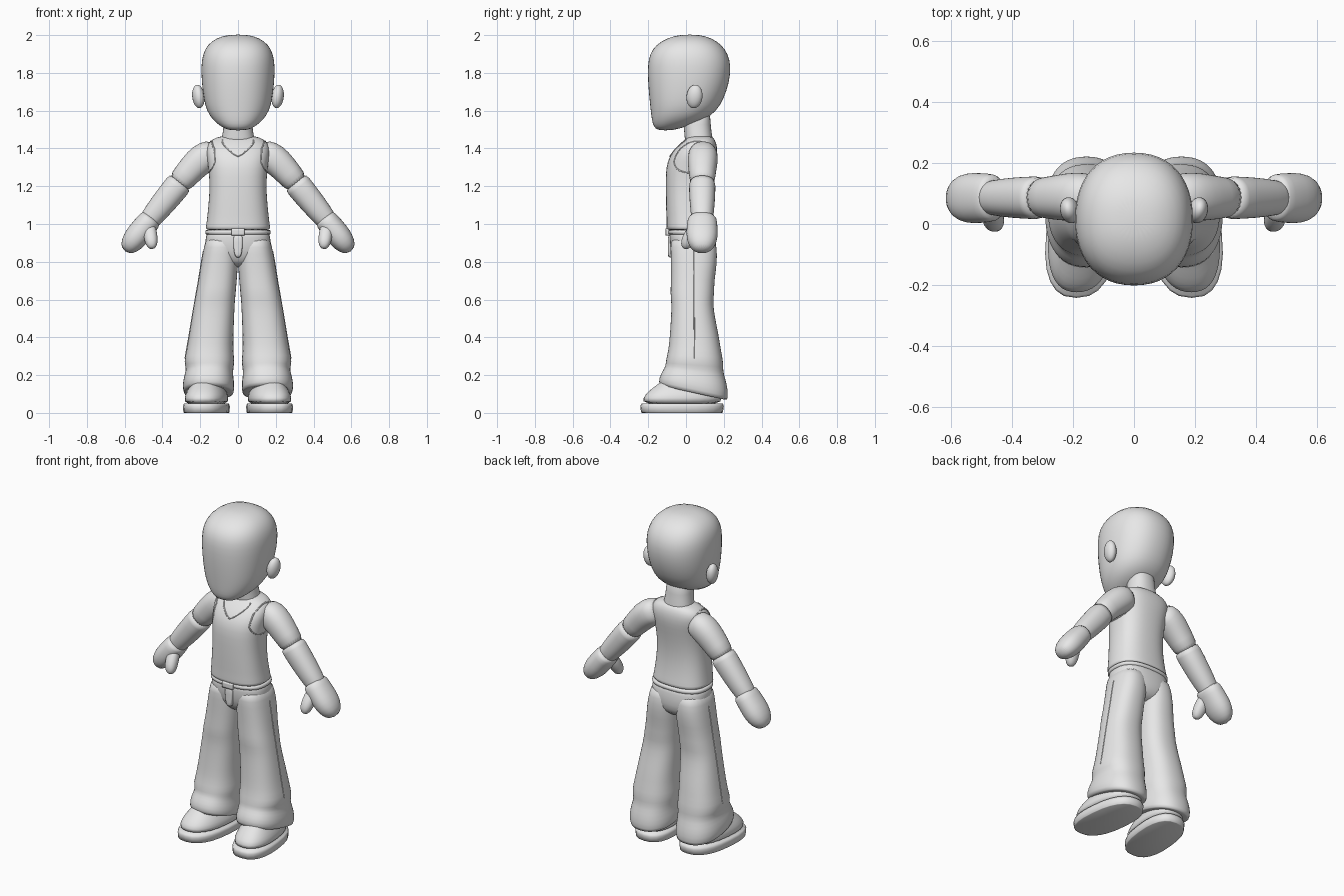
import bpy
import bmesh
from math import cos, sin, pi, copysign
from mathutils import Vector
from mathutils.bvhtree import BVHTree

SEGMENTS = 24

default_cube = bpy.data.objects.get("Cube")
if default_cube:
    bpy.data.objects.remove(default_cube, do_unlink=True)

# One plain grey for the whole figure
grey = bpy.data.materials.new("plain_grey")
grey.use_nodes = True
shade = (0.8, 0.8, 0.8, 1)
grey.diffuse_color = shade
grey.node_tree.nodes["Principled BSDF"].inputs["Base Color"].default_value = shade


def superellipse(power):
    """Unit outline, squarer as the power rises."""
    for i in range(SEGMENTS):
        angle = 2 * pi * i / SEGMENTS
        c, s = cos(angle), sin(angle)
        yield (copysign(abs(c) ** (2 / power), c),
               copysign(abs(s) ** (2 / power), s))


def skin(name, rings, levels=1):
    """Join rings of points into one capped, smooth mesh."""
    bm = bmesh.new()
    loops = [[bm.verts.new(point) for point in ring] for ring in rings]
    for low, high in zip(loops, loops[1:]):
        for i in range(SEGMENTS):
            j = (i + 1) % SEGMENTS
            bm.faces.new((low[i], low[j], high[j], high[i]))
    bm.faces.new(loops[0])
    bm.faces.new(loops[-1])
    bmesh.ops.recalc_face_normals(bm, faces=bm.faces)
    for face in bm.faces:
        face.smooth = True
    mesh = bpy.data.meshes.new(name)
    bm.to_mesh(mesh)
    bm.free()
    mesh.materials.append(grey)
    obj = bpy.data.objects.new(name, mesh)
    bpy.context.collection.objects.link(obj)
    if levels:
        smooth = obj.modifiers.new("smooth", "SUBSURF")
        smooth.levels = smooth.render_levels = levels
    return obj


def stack(name, rows, power=2.3, side=1, splay=0, levels=1):
    """Level rings: height, x range, y range and an optional forward tilt."""
    rings = []
    for z, left, right, front, back, *tilt in rows:
        lean = tilt[0] if tilt else 0
        middle, centre = (left + right) / 2, (front + back) / 2
        ring = []
        for u, v in superellipse(power):
            x = middle + u * (right - left) / 2
            y = centre + v * (back - front) / 2
            ring.append((side * (x - splay * y), y, z - lean * (y - centre)))
        rings.append(ring)
    return skin(name, rings, levels)


def centred(name, rows, **options):
    """Stack that is symmetric in x: height, half width, front, back."""
    return stack(name, [(z, -w, w, f, b) for z, w, f, b in rows], **options)


def limb(name, rows, side, depth=1, power=2.2):
    """Rings square to a path: x, y, z, radius."""
    path = [Vector(row[:3]) for row in rows]
    rings = []
    for i, row in enumerate(rows):
        along = path[min(i + 1, len(path) - 1)] - path[max(i - 1, 0)]
        across = Vector((-along.z, 0, along.x)).normalized()
        other = along.normalized().cross(across)
        ring = []
        for u, v in superellipse(power):
            p = path[i] + row[3] * (across * u + other * v * depth)
            ring.append((side * p.x, p.y, p.z))
        rings.append(ring)
    return skin(name, rings)


def seam(name, target, points, radius=0.004):
    """Thin piping laid on the surface of a target part."""
    tree = BVHTree.FromObject(target, bpy.context.evaluated_depsgraph_get())
    curve = bpy.data.curves.new(name, "CURVE")
    curve.dimensions = "3D"
    curve.bevel_depth = radius
    curve.bevel_resolution = 1
    curve.use_fill_caps = True
    curve.materials.append(grey)
    line = curve.splines.new("POLY")
    line.points.add(len(points) - 1)
    for knot, point in zip(line.points, points):
        knot.co = (*tree.find_nearest(Vector(point))[0], 1)
    obj = bpy.data.objects.new(name, curve)
    bpy.context.collection.objects.link(obj)


# Head: flat tall face, chin low at the front, skull full at the back
centred("head", [
    (1.495, .05, -.15, -.07),
    (1.515, .09, -.172, .0),
    (1.55, .135, -.182, .1),
    (1.6, .167, -.188, .165),
    (1.66, .183, -.195, .2),
    (1.75, .194, -.203, .232),
    (1.84, .197, -.205, .24),
    (1.9, .188, -.194, .224),
    (1.95, .162, -.16, .19),
    (1.985, .115, -.1, .135),
    (2.003, .05, -.03, .07),
], power=2.25)

centred("neck", [
    (1.4, .1, -.01, .15),
    (1.46, .085, -.005, .14),
    (1.52, .075, -.015, .13),
    (1.62, .075, -.02, .13),
])

# Vest with a slightly flared hem
vest = centred("vest", [
    (.965, .166, -.095, .15),
    (.975, .174, -.106, .158),
    (1.0, .168, -.103, .152),
    (1.1, .157, -.107, .138),
    (1.2, .15, -.108, .14),
    (1.3, .157, -.108, .155),
    (1.36, .168, -.088, .166),
    (1.41, .17, -.05, .166),
    (1.445, .145, -.01, .155),
    (1.47, .09, .02, .135),
], power=2.5)

# Trousers: shared hips, then a belt
hips = centred("hips", [
    (.77, .05, -.02, .1),
    (.8, .13, -.06, .15),
    (.86, .178, -.083, .165),
    (.93, .172, -.088, .158),
    (.99, .165, -.09, .15),
], power=2.6)
centred("belt", [
    (.942, .168, -.088, .152),
    (.945, .175, -.095, .16),
    (.968, .175, -.096, .16),
    (.971, .168, -.088, .152),
], power=2.6)

# Belt buckle and fly flap
stack("buckle", [(z, -.035, .035, -.108, -.08) for z in (.94, .95, .965, .975)],
      power=6, levels=0)
stack("fly", [(z, -w, w, -.096, -.06)
              for z, w in ((.82, .012), (.85, .022), (.9, .026), (.95, .026))],
      power=4)

# Scooped neckline
scoop = [pi * i / 12 for i in range(13)]
seam("neckline", vest,
     [(.085 * cos(a), -.1 + .1 * abs(cos(a)), 1.45 - .085 * sin(a)) for a in scoop])

for side, tag in ((1, "left"), (-1, "right")):
    # Ear: outer shell
    bpy.ops.mesh.primitive_uv_sphere_add(segments=20, ring_count=12,
                                         location=(side * .21, .045, 1.675))
    ear = bpy.context.object
    ear.name = tag + "_ear"
    ear.scale = (.032, .043, .063)
    ear.rotation_euler = (-.15, side * .1, side * -.2)
    ear.data.materials.append(grey)
    bpy.ops.object.shade_smooth()

    # Arm in two jointed pieces
    limb(tag + "_upper_arm", [
        (.11, .09, 1.385, .065),
        (.165, .09, 1.365, .08),
        (.215, .088, 1.325, .08),
        (.27, .086, 1.265, .07),
        (.325, .086, 1.2, .066),
    ], side)
    limb(tag + "_forearm", [
        (.305, .086, 1.222, .066),
        (.312, .086, 1.213, .072),
        (.4, .086, 1.105, .067),
        (.46, .086, 1.032, .058),
        (.49, .086, .995, .05),
    ], side)

    # Mitten hand with a separate thumb
    limb(tag + "_hand", [
        (.455, .086, 1.035, .05),
        (.463, .086, 1.025, .062),
        (.5, .085, .98, .064),
        (.54, .085, .93, .066),
        (.575, .085, .885, .054),
        (.598, .085, .855, .026),
    ], side, depth=1.28)
    limb(tag + "_thumb", [
        (.47, .06, 1.0, .03),
        (.465, .035, .955, .036),
        (.46, .01, .915, .036),
        (.455, -.002, .885, .028),
        (.452, -.006, .868, .012),
    ], side)

    # Flared trouser leg with a knee fold and a slouching cuff
    leg = stack(tag + "_trouser_leg", [
        (.11, .035, .27, -.11, .2, .22),
        (.1, .022, .288, -.145, .222, .22),
        (.15, .017, .296, -.145, .225, .2),
        (.2, .026, .284, -.122, .212, .16),
        (.235, .024, .274, -.108, .196, .1),
        (.27, .018, .288, -.108, .2, .05),
        (.33, .024, .274, -.094, .186),
        (.4, .024, .262, -.087, .176),
        (.5, .02, .246, -.08, .155),
        (.58, .017, .232, -.077, .143),
        (.63, .012, .224, -.084, .15),
        (.7, .006, .21, -.08, .15),
        (.8, -.002, .196, -.081, .167),
        (.88, .0, .18, -.083, .163),
        (.94, .01, .168, -.08, .15),
    ], power=2.4, side=side)
    seam(tag + "_trouser_seam", leg,
         [(side * .4, .05, .3 + .06 * i) for i in range(11)], radius=.003)

    # Shoe: flat sole, then a rounded upper
    stack(tag + "_sole", [
        (0, .05, .28, -.23, .19), (.002, .047, .283, -.238, .195),
        (.035, .045, .285, -.242, .2), (.05, .05, .28, -.236, .195),
    ], power=2.5, side=side, splay=.1, levels=0)
    stack(tag + "_shoe_upper", [
        (.04, .052, .278, -.234, .19),
        (.08, .05, .28, -.23, .19),
        (.115, .062, .268, -.2, .185),
        (.145, .08, .25, -.16, .18),
        (.18, .09, .24, -.11, .17),
        (.24, .1, .23, -.05, .15),
    ], power=2.4, side=side, splay=.1)

    # Armhole edge of the vest
    seam(tag + "_armhole", vest,
         [(side * .15, .03 + .13 * cos(a), 1.36 + .09 * sin(a))
          for a in (2 * pi * i / 24 for i in range(25))])
